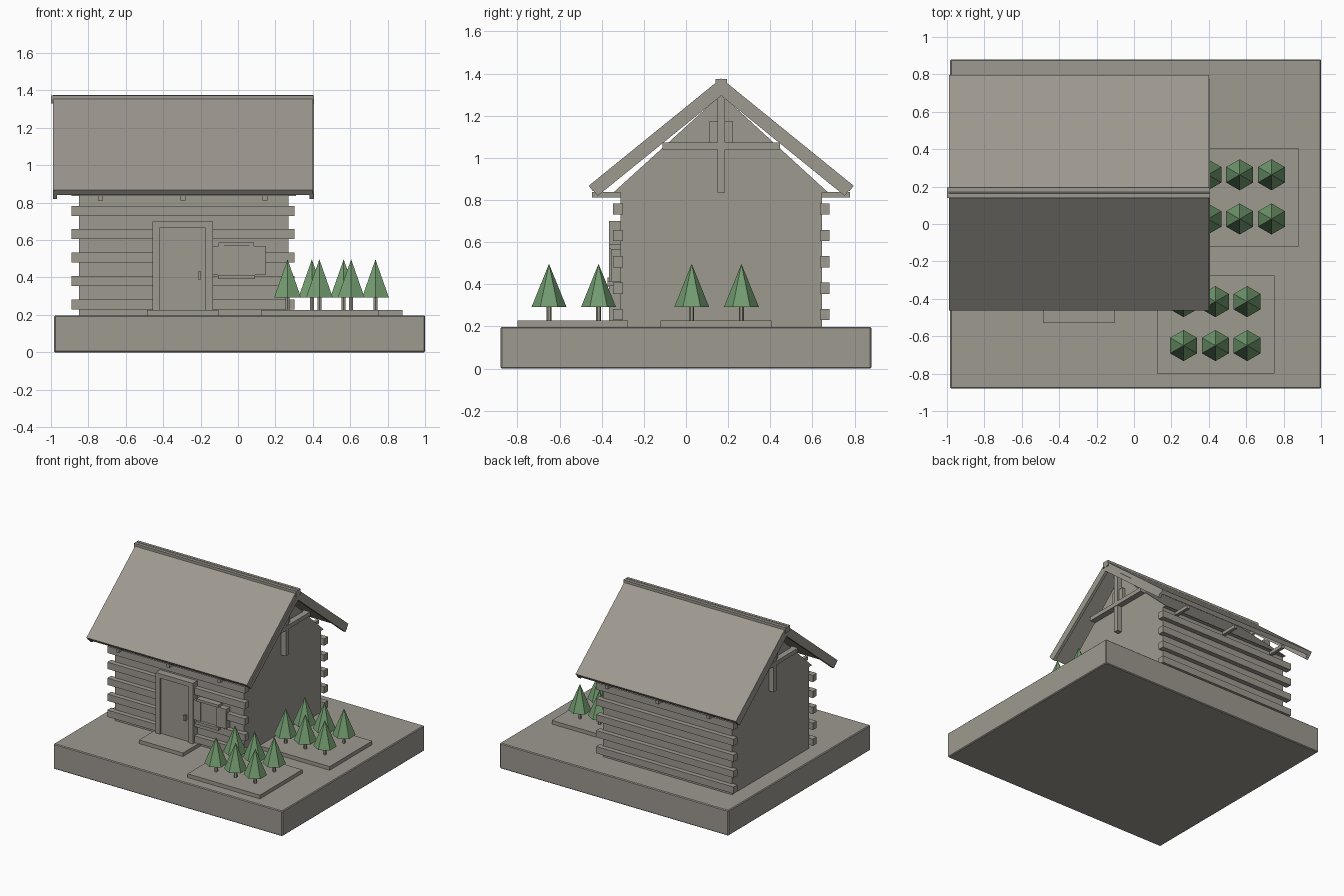
import bpy, bmesh, math
from mathutils import Vector

if "Cube" in bpy.data.objects:
    bpy.data.objects.remove(bpy.data.objects["Cube"], do_unlink=True)


def material(name, rgb):
    m = bpy.data.materials.new(name)
    m.use_nodes = True
    m.diffuse_color = (*rgb, 1)
    m.node_tree.nodes["Principled BSDF"].inputs["Base Color"].default_value = (*rgb, 1)
    return m


STONE = material("warm grey", (0.34, 0.32, 0.28))
GREEN = material("pine green", (0.17, 0.33, 0.16))


def finish(name, bm, mat):
    bmesh.ops.recalc_face_normals(bm, faces=bm.faces)
    me = bpy.data.meshes.new(name)
    bm.to_mesh(me)
    bm.free()
    me.materials.append(mat)
    ob = bpy.data.objects.new(name, me)
    bpy.context.collection.objects.link(ob)
    return ob


def prism(name, profile, x0, x1, mat=STONE):
    """Extrude a closed (y, z) profile along x."""
    bm = bmesh.new()
    face = bm.faces.new([bm.verts.new((x0, y, z)) for y, z in profile])
    ext = bmesh.ops.extrude_face_region(bm, geom=[face])["geom"]
    verts = [v for v in ext if isinstance(v, bmesh.types.BMVert)]
    bmesh.ops.translate(bm, verts=verts, vec=(x1 - x0, 0, 0))
    return finish(name, bm, mat)


def box(name, x, y, z):
    return prism(name, [(y[0], z[0]), (y[1], z[0]), (y[1], z[1]), (y[0], z[1])], *x)


def cone(name, loc, r0, r1, h, mat):
    """Six-sided cone standing on loc, with corners towards front and back."""
    bm = bmesh.new()
    angles = [math.radians(90 + 60 * i) for i in range(6)]
    ring = lambda r, z: [bm.verts.new((r * math.cos(a), r * math.sin(a), z)) for a in angles]
    low = ring(r0, 0)
    bm.faces.new(low)
    if r1:
        high = ring(r1, h)
        bm.faces.new(high)
    else:
        tip = bm.verts.new((0, 0, h))
    for i in range(6):
        j = (i + 1) % 6
        bm.faces.new([low[i], low[j], high[j], high[i]] if r1 else [low[i], low[j], tip])
    ob = finish(name, bm, mat)
    ob.location = loc
    return ob


MID = 0.167      # ridge line in y
GROUND = 0.198
WALL_X = (-0.85, 0.27)
EAVE = 0.835

# Ground slab with a fine chamfer
ground = box("ground_slab", (-0.983, 1.0), (-0.88, 0.88), (0, GROUND))
bev = ground.modifiers.new("chamfer", "BEVEL")
bev.width = 0.006
bev.segments = 1

# Walls and gable block
box("cabin_walls", WALL_X, (-0.31, 0.645), (GROUND - 0.01, EAVE))
prism("gable_block", [(-0.345, EAVE), (0.675, EAVE), (MID, 1.3)], *WALL_X)

# Protruding logs on front and back
for i in range(5):
    z = 0.23 + 0.125 * i
    for side, y in (("front", (-0.347, -0.3)), ("back", (0.635, 0.682))):
        box(f"{side}_log_{i}", (-0.89, 0.302), y, (z, z + 0.053))

# Timber cross on both gables
for side, wall, out in (("left", WALL_X[1], 1), ("right", WALL_X[0], -1)):
    def timber(part, depth, y, z):
        xs = sorted((wall - out * 0.01, wall + out * depth))
        box(f"{side}_gable_{part}", xs, y, z)
    timber("post", 0.04, (MID - 0.018, MID + 0.018), (EAVE, 1.3))
    timber("beam", 0.045, (MID - 0.278, MID + 0.278), (1.04, 1.072))
    timber("plate", 0.025, (MID - 0.055, MID + 0.055), (1.07, 1.175))

# Roof slopes, verge boards and eave tails
peak = Vector((MID, 1.377))
eave = Vector((-0.462, 0.867))
down = (eave - peak).normalized()
normal = Vector((down.y, -down.x))
if normal.y > 0:
    normal = -normal


def slope_band(t0, t1, end):
    """Band parallel to the slope, cut upright at the ridge."""
    drop = lambda t: Vector((MID, peak.y + t / normal.y))
    foot = eave - down * end
    return [drop(t0), foot + normal * t0, foot + normal * t1, drop(t1)]


for side, sign in (("front", 1), ("back", -1)):
    def placed(profile):
        return [(MID + sign * (p[0] - MID), p[1]) for p in profile]
    prism(f"{side}_roof", placed(slope_band(0, 0.032, 0)), -0.99, 0.4)
    for n, x in enumerate(((-0.99, -0.967), (0.383, 0.405))):
        prism(f"{side}_verge_board_{n}", placed(slope_band(0.03, 0.064, 0.004)), *x)
    for n, x in enumerate((-0.735, -0.295, 0.145)):
        tail = placed([(-0.445, 0.812), (-0.3, 0.812), (-0.3, 0.838), (-0.445, 0.838)])
        prism(f"{side}_eave_tail_{n}", tail, x - 0.013, x + 0.013)
box("ridge_beam", (-1.0, 0.407), (MID - 0.028, MID + 0.028), (1.33, 1.374))

# Door, frame, handle and step
box("door_step", (-0.487, -0.105), (-0.53, -0.3), (GROUND - 0.01, 0.226))
box("door_panel", (-0.425, -0.17), (-0.351, -0.3), (0.22, 0.67))
for n, x in enumerate(((-0.458, -0.42), (-0.175, -0.135))):
    box(f"door_jamb_{n}", x, (-0.366, -0.3), (0.22, 0.7))
box("door_lintel", (-0.42, -0.175), (-0.366, -0.3), (0.665, 0.7))
box("door_handle", (-0.215, -0.198), (-0.372, -0.35), (0.39, 0.432))

# Window with sill, header and shutters
box("window_pane", (-0.08, 0.065), (-0.349, -0.3), (0.41, 0.57))
box("window_sill", (-0.108, 0.09), (-0.372, -0.3), (0.392, 0.414))
box("window_header", (-0.105, 0.085), (-0.365, -0.3), (0.568, 0.588))
for n, x in enumerate(((-0.134, -0.076), (0.062, 0.146))):
    box(f"shutter_{n}", x, (-0.357, -0.3), (0.414, 0.568))

# Planted beds with two rows of three trees
beds = {
    "front_bed": ((0.122, 0.75), (-0.8, -0.275), (0.265, 0.435, 0.605), (-0.65, -0.415)),
    "side_bed": ((0.25, 0.88), (-0.122, 0.405), (0.395, 0.565, 0.735), (0.027, 0.263)),
}
for bed, (bx, by, columns, rows) in beds.items():
    box(bed, bx, by, (GROUND - 0.01, 0.227))
    for c, x in enumerate(columns):
        for r, y in enumerate(rows):
            cone(f"{bed}_trunk_{r}_{c}", (x, y, 0.22), 0.012, 0.012, 0.09, STONE)
            cone(f"{bed}_tree_{r}_{c}", (x, y, 0.292), 0.083, 0, 0.205, GREEN)
